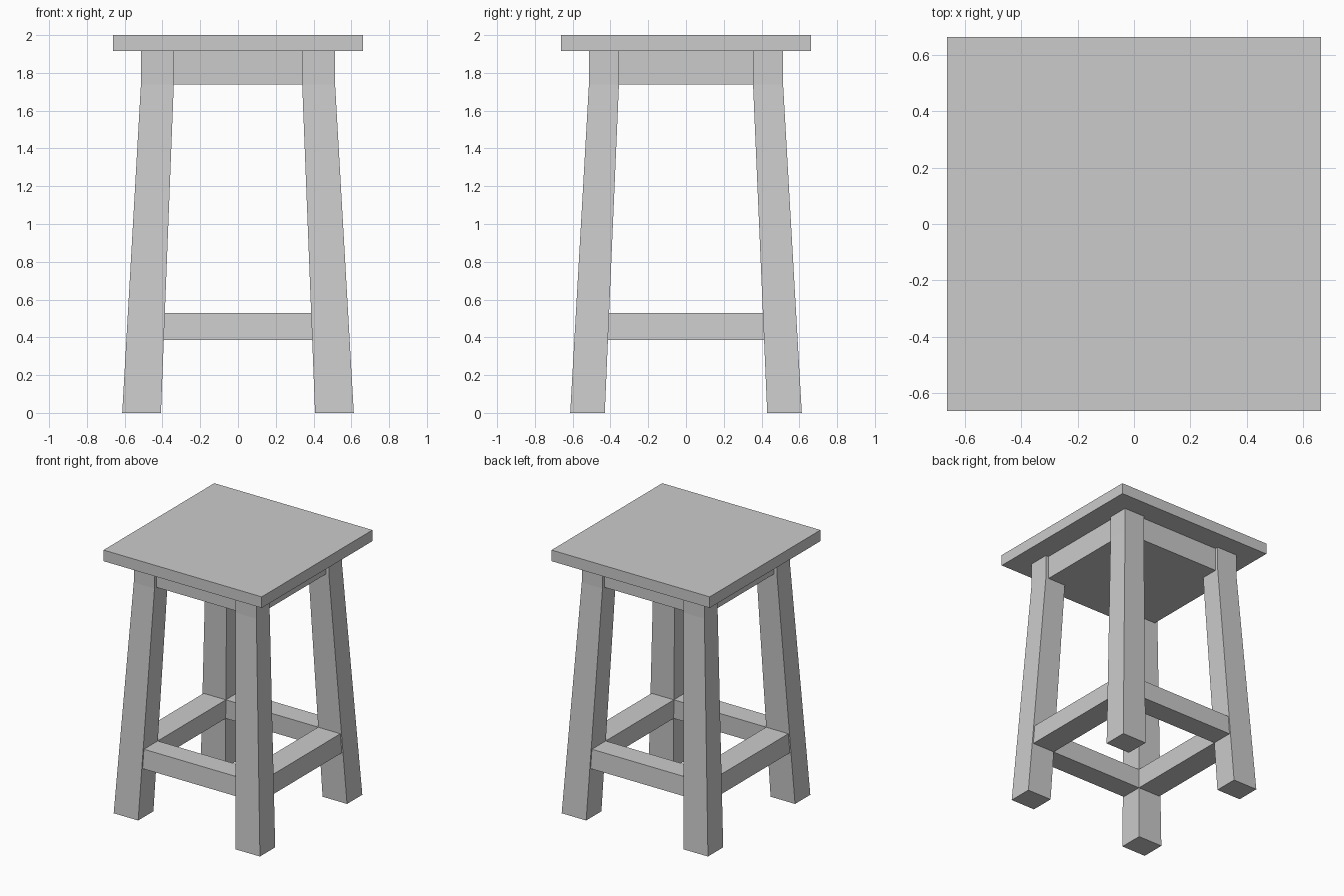
import bpy, bmesh
from mathutils import Vector

if "Cube" in bpy.data.objects:
    bpy.data.objects.remove(bpy.data.objects["Cube"])


def add_mesh(name, bm):
    bmesh.ops.recalc_face_normals(bm, faces=bm.faces)
    me = bpy.data.meshes.new(name)
    bm.to_mesh(me)
    bm.free()
    ob = bpy.data.objects.new(name, me)
    bpy.context.collection.objects.link(ob)
    return ob


def loft(name, sections):
    """Stack rectangles (x0, x1, y0, y1, z) into a closed flat-faced solid."""
    bm = bmesh.new()
    rings = [[bm.verts.new(Vector((x, y, z))) for x, y in
              ((x0, y0), (x1, y0), (x1, y1), (x0, y1))]
             for x0, x1, y0, y1, z in sections]
    bm.faces.new(rings[0])
    bm.faces.new(rings[-1])
    for a, b in zip(rings, rings[1:]):
        for i in range(4):
            j = (i + 1) % 4
            bm.faces.new((a[i], a[j], b[j], b[i]))
    return add_mesh(name, bm)


def mirrored(section, sx, sy):
    x0, x1, y0, y1, z = section
    xs, ys = sorted((sx * x0, sx * x1)), sorted((sy * y0, sy * y1))
    return (*xs, *ys, z)


SEAT_BOTTOM, KINK = 1.916, 1.738

# Seat board and the solid apron block under it
loft("seat", [(-.663, .663, -.663, .663, z) for z in (SEAT_BOTTOM, 2.0)])
loft("apron", [(-.49, .49, -.49, .49, z) for z in (KINK, SEAT_BOTTOM)])

# Splayed legs: straight beside the apron, widening towards the floor
leg = [(.408, .613, .430, .613, 0),
       (.340, .514, .355, .514, KINK),
       (.340, .514, .355, .514, SEAT_BOTTOM)]
for sx, side in ((-1, "left"), (1, "right")):
    for sy, end in ((-1, "front"), (1, "back")):
        loft(f"{end}_{side}_leg", [mirrored(s, sx, sy) for s in leg])

# Low stretchers, flush with the leg faces
LOW, HIGH = .385, .53
for sy, end in ((-1, "front"), (1, "back")):
    loft(f"{end}_stretcher",
         [mirrored(s, 1, sy) for s in ((-.42, .42, .414, .581, LOW),
                                       (-.42, .42, .408, .573, HIGH))])
for sx, side in ((-1, "left"), (1, "right")):
    loft(f"{side}_stretcher",
         [mirrored(s, sx, 1) for s in ((.393, .581, -.44, .44, LOW),
                                       (.387, .573, -.44, .44, HIGH))])
